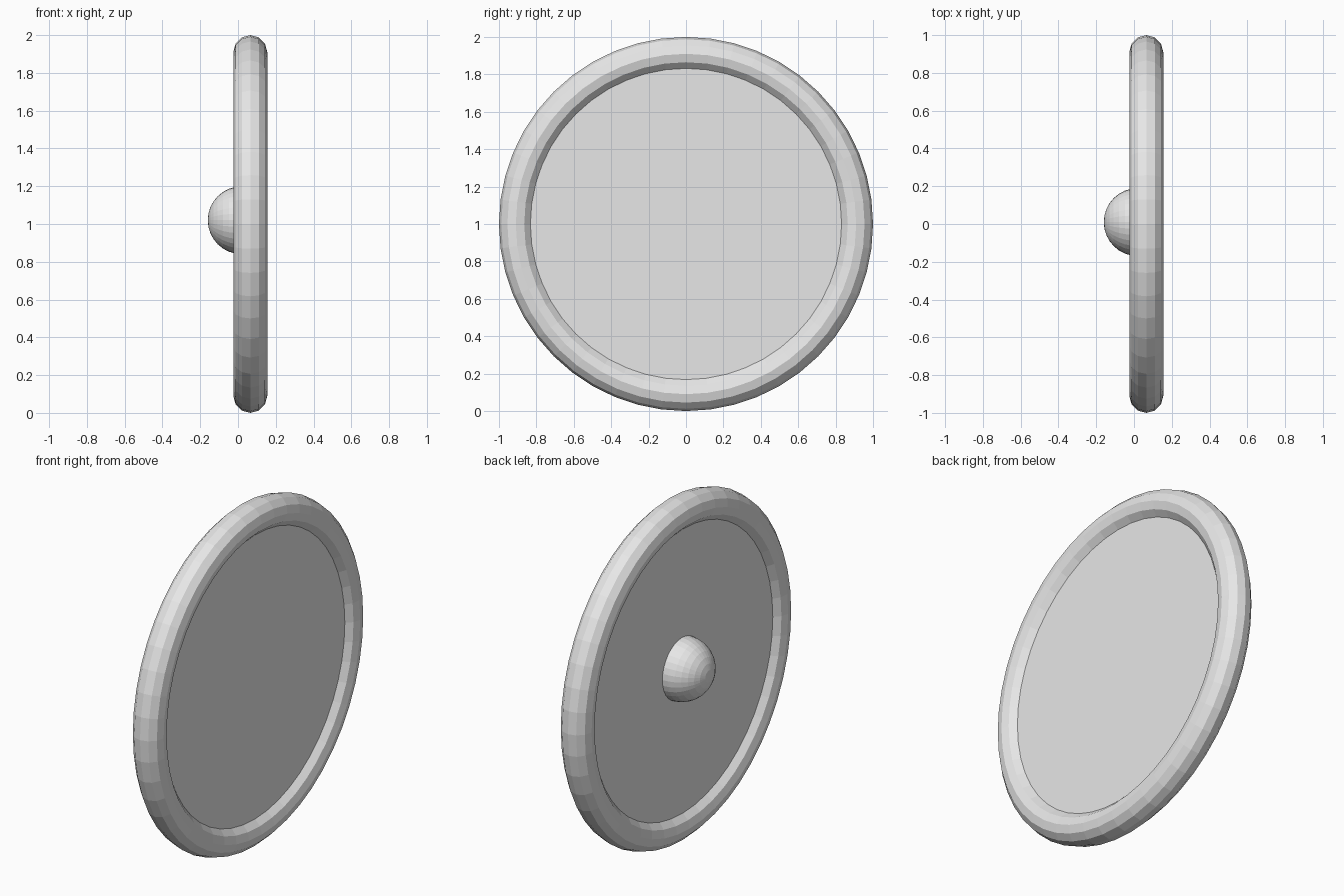
import bpy, bmesh
from math import pi, cos, sin
from mathutils import Matrix, Vector

cube = bpy.data.objects.get("Cube")
if cube:
    bpy.data.objects.remove(cube, do_unlink=True)

RIM_X = 0.065        # middle plane of the rim and plate
PLATE_HALF = 0.045   # half the plate thickness
RIM_R, TUBE_R = 0.91, 0.09
KNOB_R = 0.18

grey = bpy.data.materials.new("light_grey")
grey.use_nodes = True
colour = (0.8, 0.8, 0.8, 1)
grey.diffuse_color = colour
grey.node_tree.nodes["Principled BSDF"].inputs["Base Color"].default_value = colour

TURN = Matrix.Rotation(pi / 2, 4, 'Y')   # lays the z axis along x


def finish(bm, name, location):
    bmesh.ops.recalc_face_normals(bm, faces=bm.faces)
    mesh = bpy.data.meshes.new(name)
    bm.to_mesh(mesh)
    bm.free()
    mesh.materials.append(grey)
    obj = bpy.data.objects.new(name, mesh)
    obj.location = location
    bpy.context.collection.objects.link(obj)
    return obj


# Rim: a flat-faced ring swept around the x axis
bm = bmesh.new()
SIDES, STEPS = 12, 48
ring = []
for i in range(SIDES):
    a = 2 * pi * i / SIDES
    ring.append(bm.verts.new((TUBE_R * sin(a), 0, RIM_R + TUBE_R * cos(a))))
edges = [bm.edges.new((ring[i], ring[(i + 1) % SIDES])) for i in range(SIDES)]
bmesh.ops.spin(bm, geom=ring + edges, cent=(0, 0, 0), axis=(1, 0, 0),
               angle=2 * pi, steps=STEPS, use_merge=True)
bmesh.ops.remove_doubles(bm, verts=bm.verts, dist=0.0005)
finish(bm, "rim", (RIM_X, 0, 1))

# Plate: a solid disc set inside the rim
bm = bmesh.new()
bmesh.ops.create_cone(bm, cap_ends=True, segments=STEPS, radius1=0.85,
                      radius2=0.85, depth=2 * PLATE_HALF, matrix=TURN)
finish(bm, "plate", (RIM_X, 0, 1))

# Knob: a half ball on the -x face of the plate
bm = bmesh.new()
bmesh.ops.create_uvsphere(bm, u_segments=32, v_segments=16, radius=KNOB_R, matrix=TURN)
bmesh.ops.bisect_plane(bm, geom=bm.verts[:] + bm.edges[:] + bm.faces[:],
                       plane_co=Vector((0.005, 0, 0)), plane_no=(1, 0, 0),
                       clear_outer=True)
bmesh.ops.holes_fill(bm, edges=[e for e in bm.edges if e.is_boundary])
finish(bm, "knob", (RIM_X - PLATE_HALF, 0.01, 1.02))
